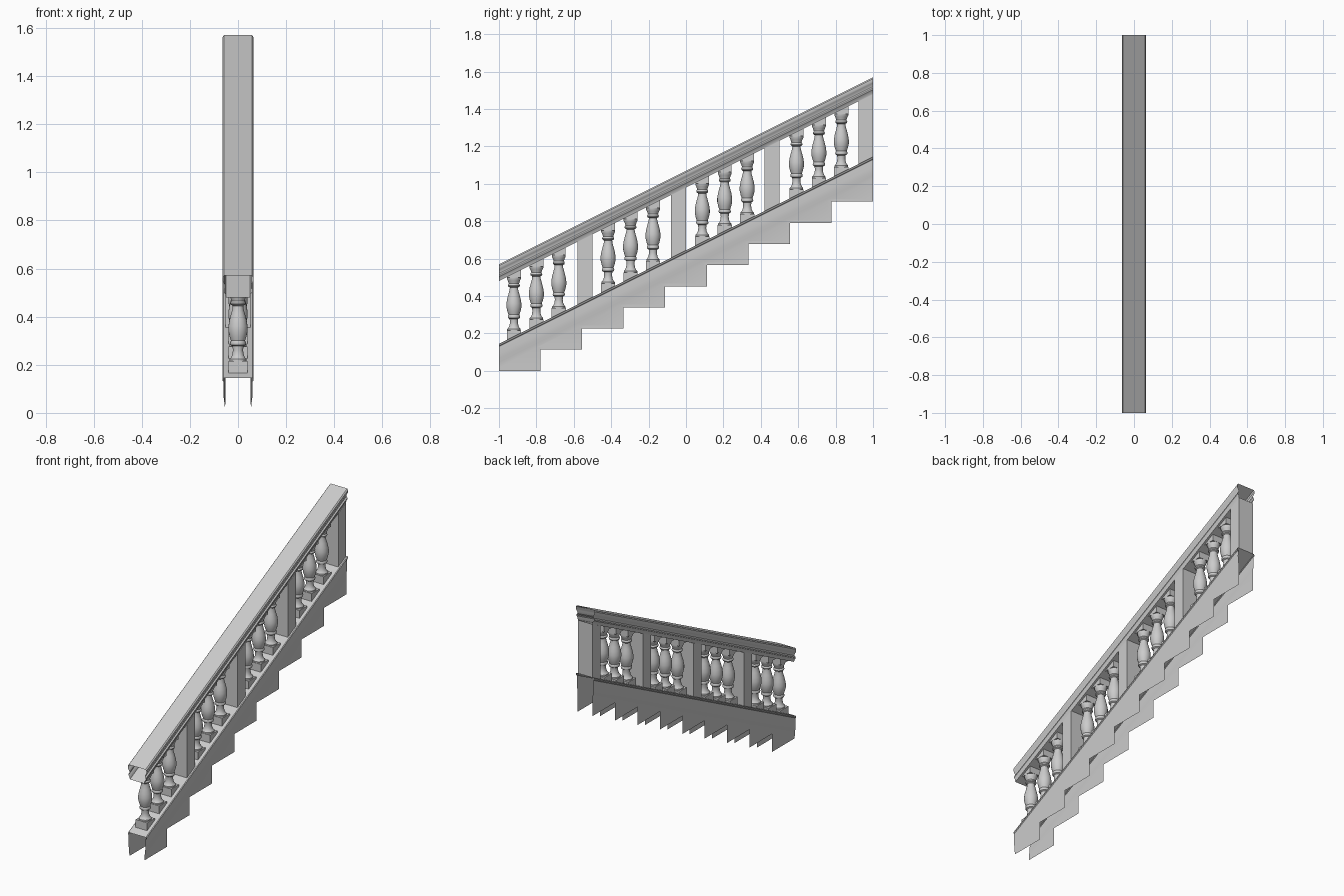
import bpy, bmesh, math
from mathutils import Vector

if "Cube" in bpy.data.objects:
    bpy.data.objects.remove(bpy.data.objects["Cube"])

SLOPE = 0.5


def rake(y):
    """Height gained along the stair at y."""
    return SLOPE * (y + 1)


def finish(name, bm, smooth=None):
    bmesh.ops.remove_doubles(bm, verts=bm.verts, dist=0.0004)
    bmesh.ops.recalc_face_normals(bm, faces=bm.faces)
    me = bpy.data.meshes.new(name)
    bm.to_mesh(me)
    bm.free()
    ob = bpy.data.objects.new(name, me)
    bpy.context.collection.objects.link(ob)
    if smooth:
        bpy.ops.object.select_all(action='DESELECT')
        ob.select_set(True)
        bpy.context.view_layer.objects.active = ob
        bpy.ops.object.shade_smooth_by_angle(angle=math.radians(smooth))
    return ob


def sweep(name, section, closed):
    """Sweep an (x, z) section up the whole rake."""
    bm = bmesh.new()
    a, b = [[bm.verts.new((x, y, z + rake(y))) for x, z in section] for y in (-1, 1)]
    n = len(section)
    for i in range(n if closed else n - 1):
        j = (i + 1) % n
        bm.faces.new((a[i], a[j], b[j], b[i]))
    return finish(name, bm, 35)


def block(bm, y, hx, hy, bottom, top):
    """Box whose bottom and top heights are functions of y."""
    c = [(-hx, y - hy), (hx, y - hy), (hx, y + hy), (-hx, y + hy)]
    lo = [bm.verts.new((p, q, bottom(q))) for p, q in c]
    hi = [bm.verts.new((p, q, top(q))) for p, q in c]
    bm.faces.new(lo)
    bm.faces.new(hi)
    for i in range(4):
        j = (i + 1) % 4
        bm.faces.new((lo[i], lo[j], hi[j], hi[i]))


def deck_z(y):
    return 0.145 + rake(y)


def rail_z(y):
    return 0.48 + rake(y)


# Moulded handrail, hollow with open ends
half = [(0.058, 0.570), (0.064, 0.562), (0.064, 0.548), (0.060, 0.540), (0.054, 0.530),
        (0.053, 0.520), (0.060, 0.512), (0.060, 0.504), (0.053, 0.494), (0.050, 0.480)]
sweep("handrail", half + [(-x, z) for x, z in reversed(half)], True)

# Sloping deck with a small lip on both edges
lip = [(0.060, 0.130), (0.064, 0.134), (0.064, 0.141), (0.060, 0.145)]
sweep("stringer_deck", lip + [(-x, z) for x, z in reversed(lip)], False)

# Stepped side panels: coved in section, with a recessed edge strip
TREAD, RISE, STEPS = 2 / 9, 0.113, 9
COVE = [(-0.015, 0.060), (-0.055, 0.061), (-0.08, 0.0595), (-0.10, 0.057), (-0.12, 0.055)]


def cove_x(t):
    if t >= COVE[0][0]:
        return COVE[0][1]
    for (t0, x0), (t1, x1) in zip(COVE, COVE[1:]):
        if t >= t1:
            return x0 + (x1 - x0) * (t - t0) / (t1 - t0)
    return COVE[-1][1]


def stepped_panel(name, side, inset, top, x_of):
    bm = bmesh.new()
    for i in range(STEPS):
        y0 = -1 + TREAD * i - (inset if i else 0)
        y1 = -1 + TREAD * (i + 1) - inset
        z = RISE * i + inset
        pts = [(y0, z), (y1, z), (y1, deck_z(y1) + top), (y0, deck_z(y0) + top)]
        bm.faces.new([bm.verts.new((0, p, q)) for p, q in pts])
    for t, _ in COVE[1:]:
        bmesh.ops.bisect_plane(bm, geom=bm.verts[:] + bm.edges[:] + bm.faces[:],
                               plane_co=Vector((0, -1, deck_z(-1) + t)),
                               plane_no=Vector((0, -SLOPE, 1)).normalized())
    for v in bm.verts:
        v.co.x = side * x_of(v.co.z - deck_z(v.co.y))
    finish(name, bm, 35)


for label, s in (("left", -1), ("right", 1)):
    stepped_panel("stringer_panel_" + label, s, 0.015, -0.013, cove_x)
    stepped_panel("stringer_edge_" + label, s, 0.0, -0.013, lambda t: cove_x(t) - 0.003)

# Square posts
bm = bmesh.new()
for i in range(4):
    block(bm, -0.5395 + 0.5 * i, 0.051, 0.0395, deck_z, rail_z)
finish("posts", bm)

# Turned balusters: (radius, height above the deck centre)
PROFILE = [(0.036, 0.030), (0.036, 0.038), (0.030, 0.044), (0.024, 0.056), (0.021, 0.075),
           (0.023, 0.092), (0.031, 0.097), (0.033, 0.104), (0.031, 0.111), (0.029, 0.115),
           (0.035, 0.132), (0.040, 0.155), (0.040, 0.175), (0.036, 0.200), (0.029, 0.226),
           (0.023, 0.248), (0.022, 0.260), (0.030, 0.265), (0.032, 0.271), (0.030, 0.277),
           (0.027, 0.281), (0.032, 0.296), (0.037, 0.306), (0.037, 0.314)]
SEG = 20
for g in range(4):
    for k in range(3):
        y = -0.92 + 0.5035 * g + 0.12 * k
        base = deck_z(y)
        bm = bmesh.new()
        rings = [[bm.verts.new((r * math.cos(2 * math.pi * j / SEG),
                                y + r * math.sin(2 * math.pi * j / SEG), base + h))
                  for j in range(SEG)] for r, h in PROFILE]
        for a, b in zip(rings, rings[1:]):
            for j in range(SEG):
                m = (j + 1) % SEG
                bm.faces.new((a[j], a[m], b[m], b[j]))
        # Square plinth and cap cut to the rake
        block(bm, y, 0.040, 0.038, deck_z, lambda q: base + 0.030)
        block(bm, y, 0.037, 0.037, lambda q: base + 0.314, rail_z)
        finish(f"baluster_{g * 3 + k + 1}", bm, 35)
